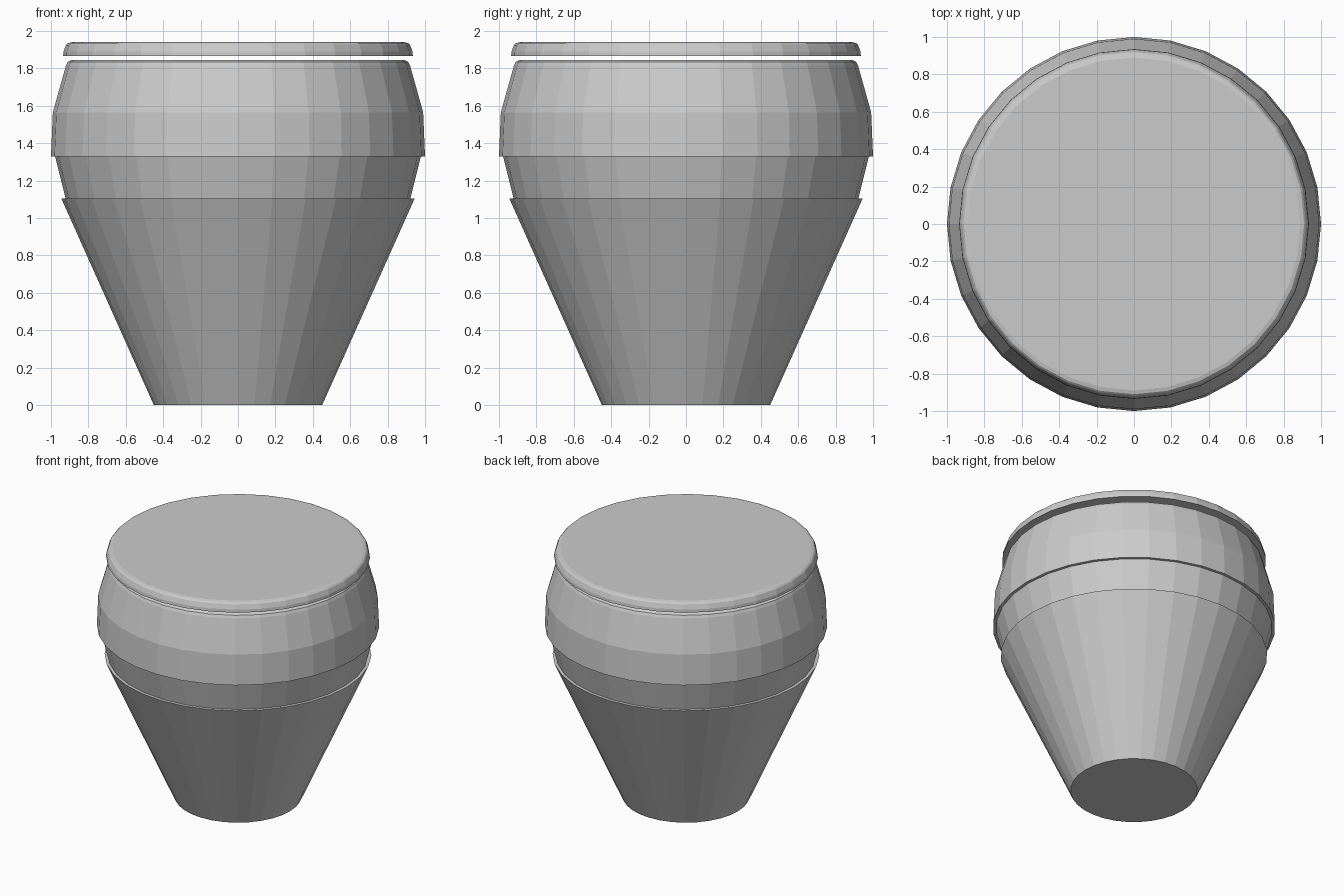
import bpy, bmesh
from math import cos, sin, tau

if "Cube" in bpy.data.objects:
    bpy.data.objects.remove(bpy.data.objects["Cube"])

SIDES = 32

def lathe(name, profile):
    """Closed flat-shaded solid turned from (radius, z) points, bottom to top."""
    bm = bmesh.new()
    rings = [[bm.verts.new((r * cos(tau * i / SIDES), r * sin(tau * i / SIDES), z))
              for i in range(SIDES)] for r, z in profile]
    for low, high in zip(rings, rings[1:]):
        for i in range(SIDES):
            j = (i + 1) % SIDES
            bm.faces.new((low[i], low[j], high[j], high[i]))
    bm.faces.new(rings[0][::-1])
    bm.faces.new(rings[-1])
    mesh = bpy.data.meshes.new(name)
    bm.to_mesh(mesh)
    bm.free()
    obj = bpy.data.objects.new(name, mesh)
    bpy.context.collection.objects.link(obj)
    return obj

# Tapered lower pot
lathe("lower_pot", [(0.45, 0), (0.945, 1.105)])
# Recessed band between the pot and the shoulder
lathe("middle_band", [(0.922, 1.105), (0.978, 1.33)])
# Wide shoulder, narrowing to a bevelled top
lathe("shoulder", [(1.0, 1.33), (0.99, 1.565), (0.92, 1.815), (0.91, 1.835), (0.89, 1.845)])
# Floating lid with a rounded top edge
lathe("lid", [(0.935, 1.867), (0.933, 1.89), (0.92, 1.925), (0.91, 1.935), (0.89, 1.94)])
